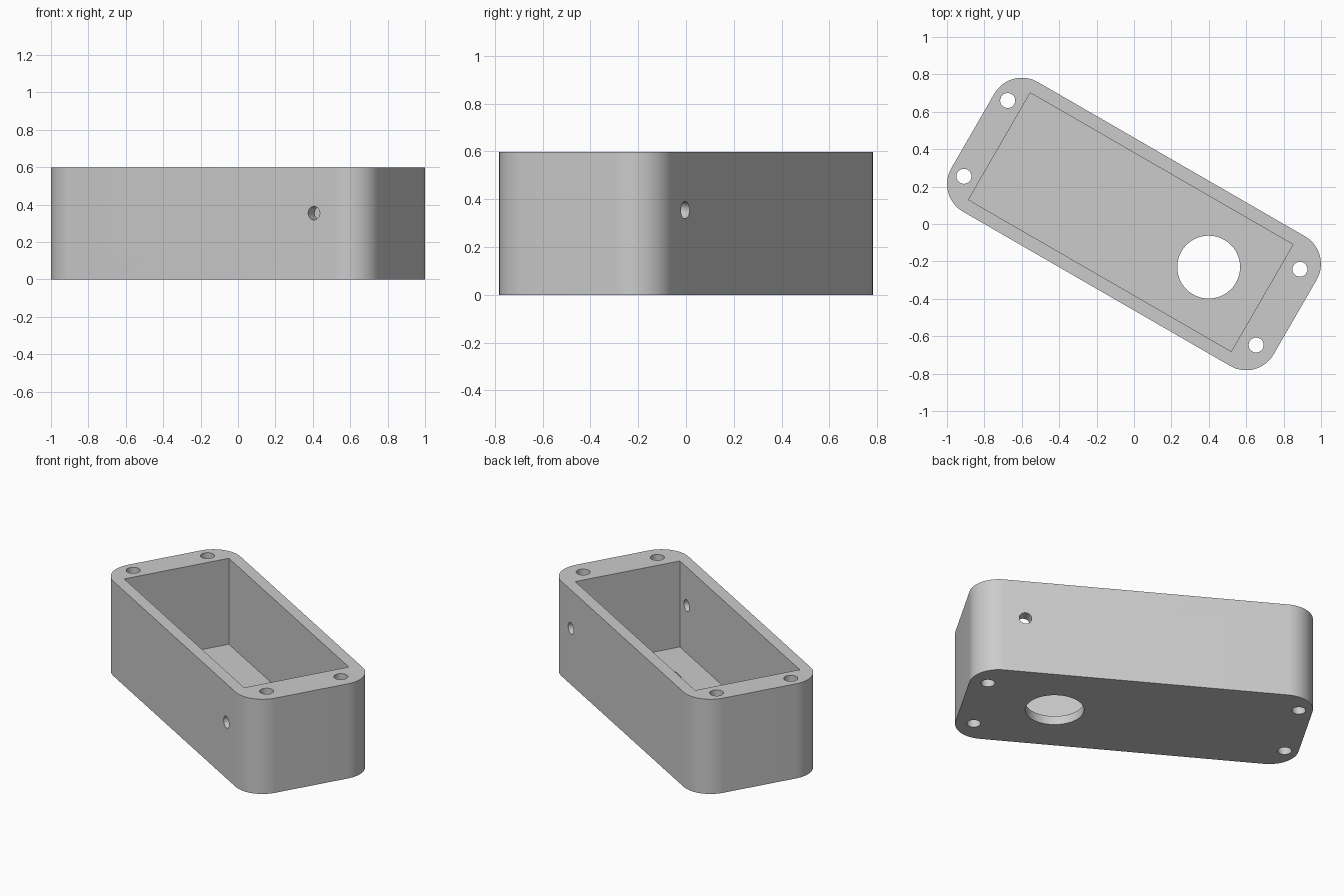
import bpy
import bmesh
from math import cos, sin, pi, radians
from mathutils import Matrix, Vector

# Dimensions in the box's own axes (u along the length, v across)
HALF_L, HALF_W, HEIGHT, CORNER = 0.995, 0.40, 0.597, 0.17
FLOOR = 0.055
TURN = Matrix.Rotation(radians(-30), 4, "Z")

if "Cube" in bpy.data.objects:
    bpy.data.objects.remove(bpy.data.objects["Cube"])

grey = bpy.data.materials.new("light grey plastic")
grey.use_nodes = True
colour = (0.6, 0.6, 0.6, 1)
grey.diffuse_color = colour
grey.node_tree.nodes["Principled BSDF"].inputs["Base Color"].default_value = colour


def prism(name, outline, z0, z1, place=Matrix()):
    """Extrude a counter-clockwise outline from z0 to z1."""
    bm = bmesh.new()
    base = bm.faces.new([bm.verts.new((x, y, z0)) for x, y in outline])
    new = bmesh.ops.extrude_face_region(bm, geom=[base])["geom"]
    top = [v for v in new if isinstance(v, bmesh.types.BMVert)]
    bmesh.ops.translate(bm, verts=top, vec=Vector((0, 0, z1 - z0)))
    bmesh.ops.recalc_face_normals(bm, faces=bm.faces)
    bm.transform(TURN @ place)
    mesh = bpy.data.meshes.new(name)
    bm.to_mesh(mesh)
    bm.free()
    mesh.materials.append(grey)
    obj = bpy.data.objects.new(name, mesh)
    bpy.context.collection.objects.link(obj)
    return obj


def circle(r, n=48):
    return [(r * cos(2 * pi * i / n), r * sin(2 * pi * i / n)) for i in range(n)]


def rounded_rectangle(a, b, r, n=16):
    points = []
    for k, (sx, sy) in enumerate([(1, 1), (-1, 1), (-1, -1), (1, -1)]):
        for i in range(n + 1):
            t = (k + i / n) * pi / 2
            points.append((sx * (a - r) + r * cos(t), sy * (b - r) + r * sin(t)))
    return points


# Outer shell with rounded upright corners
box = prism("box", rounded_rectangle(HALF_L, HALF_W, CORNER), 0, HEIGHT)

# Open cavity, slightly off centre
cavity = [(-0.831, -0.33), (0.791, -0.33), (0.791, 0.33), (-0.831, 0.33)]
cutters = [prism("cavity_cutter", cavity, FLOOR, HEIGHT + 0.1)]

# Large round opening in the floor
cutters.append(prism("floor_hole_cutter", circle(0.168, 64), -0.1, 0.3,
                     Matrix.Translation((0.461, 0, 0))))

# Screw holes through the end walls
for u in (-0.915, 0.889):
    for v in (-0.234, 0.234):
        cutters.append(prism("screw_hole_cutter", circle(0.04, 32), -0.1, HEIGHT + 0.1,
                             Matrix.Translation((u, v, 0))))

# Cross hole through both long walls
cutters.append(prism("cross_hole_cutter", circle(0.036, 32), -0.6, 0.6,
                     Matrix.Translation((0.70, 0, 0.354)) @ Matrix.Rotation(pi / 2, 4, "X")))

# Cut everything, then drop the cutters
bpy.ops.object.select_all(action="DESELECT")
bpy.context.view_layer.objects.active = box
box.select_set(True)
for cutter in cutters:
    cutter.hide_render = True
    mod = box.modifiers.new("cut", "BOOLEAN")
    mod.operation, mod.solver, mod.object = "DIFFERENCE", "EXACT", cutter
    bpy.ops.object.modifier_apply(modifier=mod.name)
    bpy.data.objects.remove(cutter)

bpy.ops.object.shade_smooth_by_angle(angle=radians(30))
